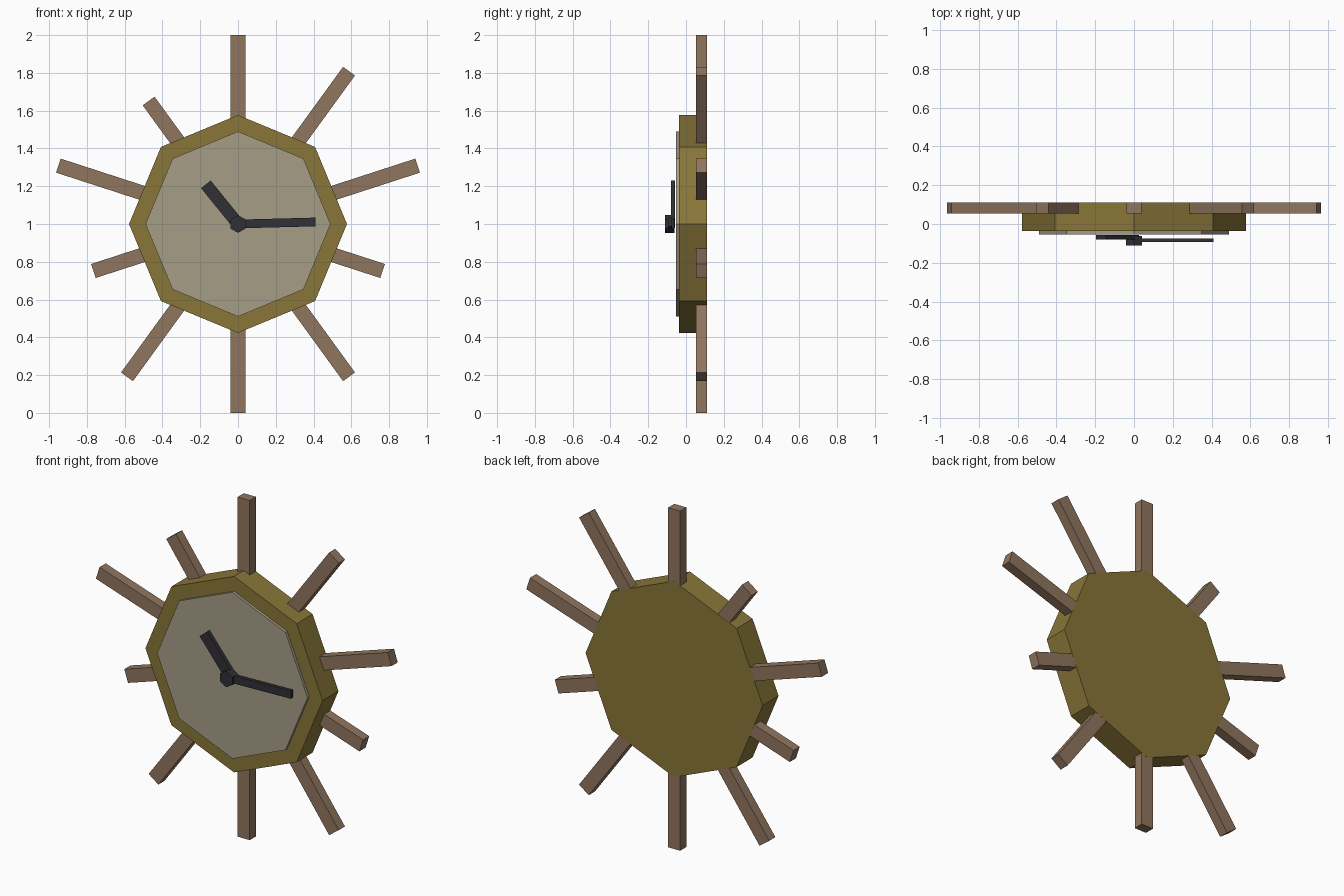
import bpy, math
from mathutils import Matrix

if "Cube" in bpy.data.objects:
    bpy.data.objects.remove(bpy.data.objects["Cube"])

CENTRE_Z = 1.0


def material(name, rgb):
    m = bpy.data.materials.new(name)
    m.diffuse_color = (*rgb, 1)
    m.use_nodes = True
    m.node_tree.nodes["Principled BSDF"].inputs["Base Color"].default_value = m.diffuse_color
    return m


brass = material("brass", (0.25, 0.18, 0.04))
wood = material("wood", (0.28, 0.18, 0.115))
cream = material("cream", (0.38, 0.34, 0.24))
black = material("black", (0.03, 0.03, 0.037))


def disc(name, sides, radius, y0, y1, mat):
    """Flat-sided disc facing -y with a corner at the top."""
    bpy.ops.mesh.primitive_cylinder_add(vertices=sides, radius=radius, depth=y1 - y0)
    ob = bpy.context.object
    ob.data.transform(Matrix.Rotation(math.pi / 2, 4, 'X'))
    ob.location = (0, (y0 + y1) / 2, CENTRE_Z)
    ob.name = name
    ob.data.materials.append(mat)


def bar(name, angle, r0, r1, width, y0, y1, mat):
    """Radial bar, angle in degrees clockwise from the top."""
    bpy.ops.mesh.primitive_cube_add(size=1)
    ob = bpy.context.object
    ob.data.transform(Matrix.Translation((0, (y0 + y1) / 2, (r0 + r1) / 2))
                      @ Matrix.Diagonal((width, y1 - y0, r1 - r0, 1)))
    ob.location = (0, 0, CENTRE_Z)
    ob.rotation_euler = (0, math.radians(angle), 0)
    ob.name = name
    ob.data.materials.append(mat)


# Octagonal case and dial
disc("case", 8, 0.577, -0.037, 0.111, brass)
disc("dial", 8, 0.49, -0.053, -0.03, cream)

# Ten sunburst rays, three of them shorter
for i in range(10):
    length = 0.805 if i in (3, 7, 9) else 1.0
    bar(f"ray_{i + 1}", i * 36, 0.5, length, 0.078, 0.053, 0.1105, wood)

# Hands and hexagonal hub
bar("hour_hand", -39, 0, 0.27, 0.065, -0.079, -0.057, black)
bar("minute_hand", 88.5, 0, 0.41, 0.046, -0.094, -0.074, black)
disc("hub", 6, 0.047, -0.111, -0.062, black)
